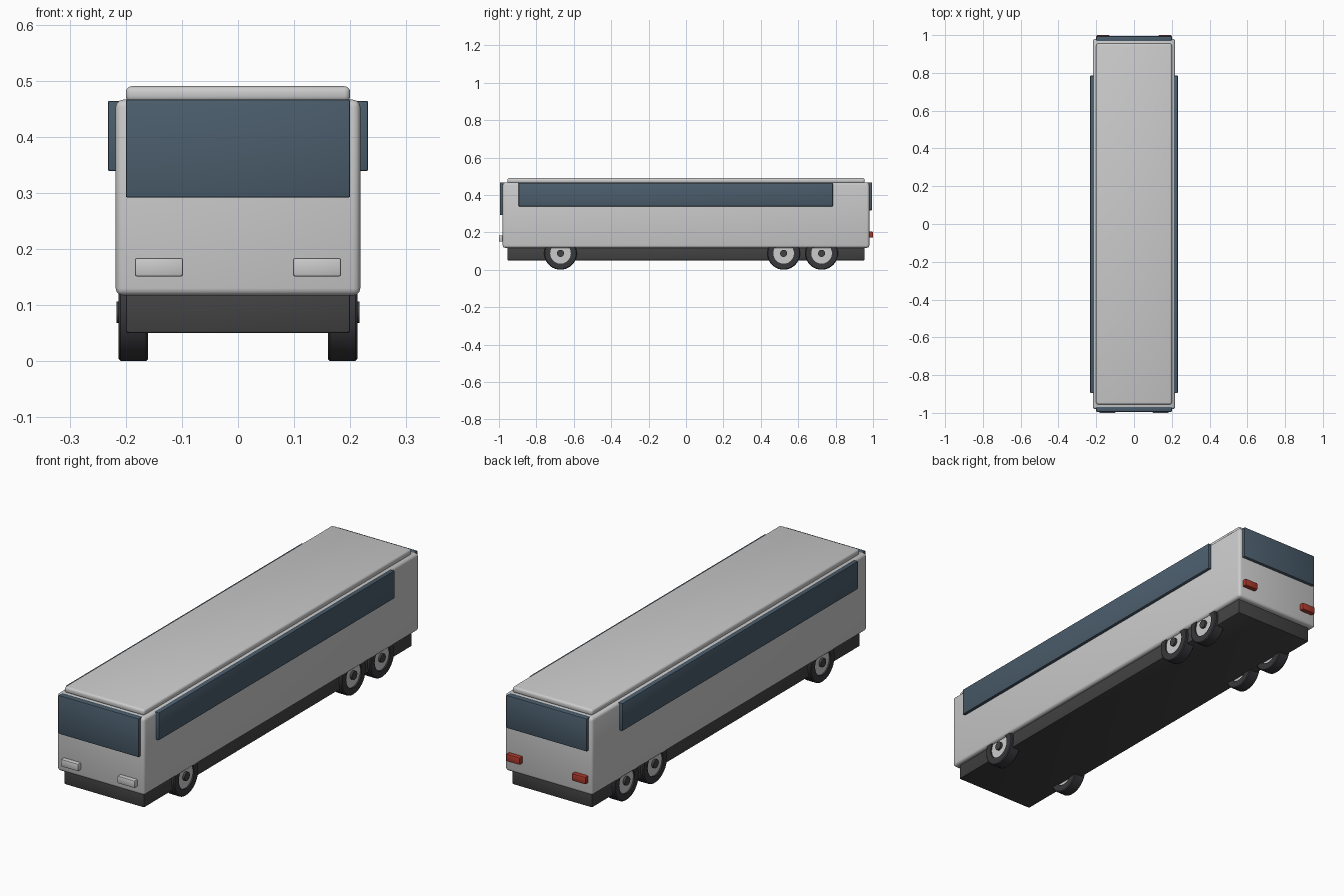
import bpy, bmesh, math
from mathutils import Matrix

if "Cube" in bpy.data.objects:
    bpy.data.objects.remove(bpy.data.objects["Cube"])


def material(name, rgb):
    m = bpy.data.materials.new(name)
    m.diffuse_color = (*rgb, 1)
    m.use_nodes = True
    m.node_tree.nodes["Principled BSDF"].inputs["Base Color"].default_value = m.diffuse_color
    return m


GLASS = material("glass", (0.07, 0.11, 0.15))
DARK = material("dark_chassis", (0.055, 0.055, 0.055))
RUBBER = material("rubber", (0.04, 0.04, 0.045))
RED = material("red_lamp", (0.40, 0.04, 0.025))
WHITE = material("white_lamp", (0.9, 0.91, 0.92))


def finish(name, bm, mat):
    bmesh.ops.recalc_face_normals(bm, faces=bm.faces)
    me = bpy.data.meshes.new(name)
    bm.to_mesh(me)
    bm.free()
    ob = bpy.data.objects.new(name, me)
    bpy.context.collection.objects.link(ob)
    if mat:
        me.materials.append(mat)
    bpy.ops.object.select_all(action='DESELECT')
    ob.select_set(True)
    bpy.context.view_layer.objects.active = ob
    bpy.ops.object.shade_smooth_by_angle(angle=math.radians(35))
    return ob


def box(name, x, y, z, bevel, mat=None, segments=3):
    """Rounded box from (min, max) ranges."""
    bm = bmesh.new()
    bmesh.ops.create_cube(bm, size=1)
    for v in bm.verts:
        for i, (lo, hi) in enumerate((x, y, z)):
            v.co[i] = lo if v.co[i] < 0 else hi
    bmesh.ops.bevel(bm, geom=bm.edges[:], offset=bevel, segments=segments,
                    profile=0.5, affect='EDGES')
    return finish(name, bm, mat)


def lathe(name, profile, centre, mat=None, steps=40):
    """Spin a closed or axis-ended (x, radius) profile about the x axis."""
    bm = bmesh.new()
    vs = [bm.verts.new((px, 0, r)) for px, r in profile]
    es = [bm.edges.new((a, b)) for a, b in zip(vs, vs[1:])]
    bmesh.ops.spin(bm, geom=vs + es, cent=(0, 0, 0), axis=(1, 0, 0),
                   angle=math.tau, steps=steps, use_merge=False)
    bmesh.ops.remove_doubles(bm, verts=bm.verts[:], dist=1e-5)
    bmesh.ops.transform(bm, matrix=Matrix.Translation(centre), verts=bm.verts[:])
    return finish(name, bm, mat)


# Shell, roof and underbody
box("body", (-0.218, 0.218), (-0.98, 0.98), (0.117, 0.466), 0.013)
box("roof_panel", (-0.2, 0.2), (-0.955, 0.955), (0.462, 0.49), 0.01)
box("chassis", (-0.2, 0.2), (-0.955, 0.955), (0.05, 0.13), 0.005, DARK, 2)

# Windscreen and rear window
box("windscreen", (-0.2, 0.2), (-0.994, -0.965), (0.292, 0.466), 0.003, GLASS, 2)
box("rear_window", (-0.2, 0.2), (0.965, 0.994), (0.318, 0.466), 0.003, GLASS, 2)

W, R, HUB = 0.0265, 0.0875, 0.055
for s, side in ((-1, "left"), (1, "right")):
    def span(a, b):
        return tuple(sorted((s * a, s * b)))

    # Side window band and lamps
    box(side + "_window", span(0.205, 0.232), (-0.895, 0.785), (0.339, 0.464),
        0.003, GLASS, 2)
    box(side + "_headlight", span(0.098, 0.184), (-1.0, -0.97), (0.151, 0.184),
        0.004, WHITE, 2)
    box(side + "_taillight", span(0.13, 0.198), (0.97, 1.0), (0.171, 0.204),
        0.004, RED, 2)

    # Wheels: tyre ring, recessed hub and centre cap
    for y, pos in ((-0.671, "front"), (0.522, "middle"), (0.725, "rear")):
        c = (s * 0.1865, y, R)
        n = side + "_" + pos
        lathe(n + "_tyre", [(-W, HUB), (-W, R - 0.004), (-W + 0.004, R),
                            (W - 0.004, R), (W, R - 0.004), (W, HUB), (-W, HUB)],
              c, RUBBER)
        lathe(n + "_hub", [(-0.02, 0), (-0.02, HUB), (0.02, HUB), (0.02, 0)], c)
        lathe(n + "_cap", [(-0.03, 0), (-0.03, 0.019), (0.03, 0.019), (0.03, 0)],
              c, DARK, 24)
